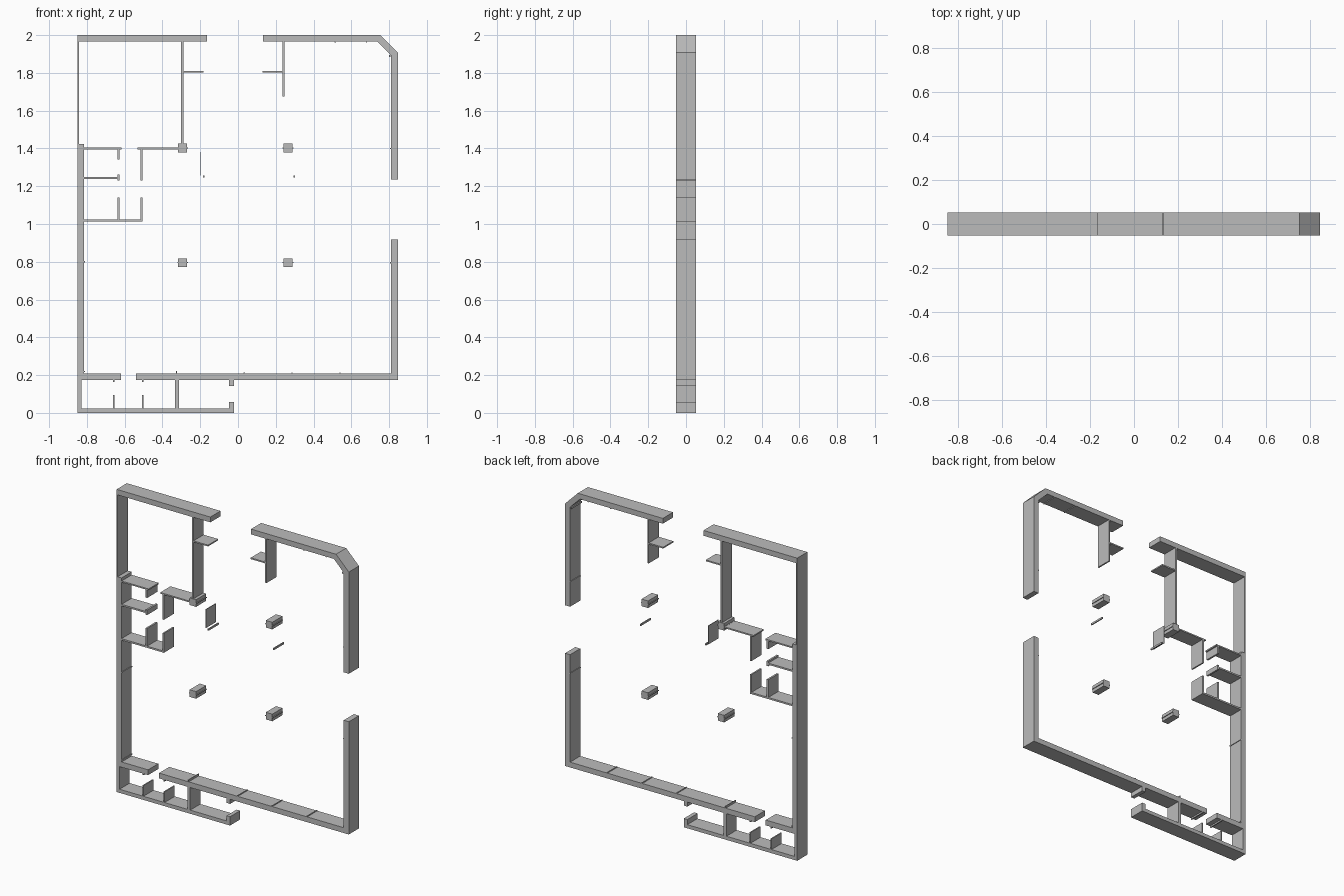
import bpy, bmesh

if "Cube" in bpy.data.objects:
    bpy.data.objects.remove(bpy.data.objects["Cube"])

DEPTH = 0.053  # half the extrusion depth along y
grey = bpy.data.materials.new("plain_grey")
grey.diffuse_color = (0.5, 0.5, 0.5, 1)
grey.use_nodes = True
grey.node_tree.nodes["Principled BSDF"].inputs["Base Color"].default_value = grey.diffuse_color


def prism(bm, outline):
    """Extrude an x-z outline through the full depth."""
    face = bm.faces.new([bm.verts.new((x, -DEPTH, z)) for x, z in outline])
    out = bmesh.ops.extrude_face_region(bm, geom=[face])["geom"]
    verts = [g for g in out if isinstance(g, bmesh.types.BMVert)]
    bmesh.ops.translate(bm, verts=verts, vec=(0, 2 * DEPTH, 0))


def part(name, outlines):
    bm = bmesh.new()
    for o in outlines:
        prism(bm, o)
    bmesh.ops.recalc_face_normals(bm, faces=bm.faces)
    mesh = bpy.data.meshes.new(name)
    bm.to_mesh(mesh)
    bm.free()
    mesh.materials.append(grey)
    bpy.context.collection.objects.link(bpy.data.objects.new(name, mesh))


def rect(x0, x1, z0, z1):
    return [(x0, z0), (x1, z0), (x1, z1), (x0, z1)]


def spot(x, z, w, h):
    return rect(x - w / 2, x + w / 2, z - h / 2, z + h / 2)


# Thick outer walls
part("top_left_wall", [rect(-0.85, -0.165, 1.965, 2.0)])
part("top_right_corner_wall", [[
    (0.132, 1.965), (0.738, 1.965), (0.81, 1.893), (0.81, 1.235),
    (0.847, 1.235), (0.847, 1.907), (0.754, 2.0), (0.132, 2.0)]])
part("lower_right_corner_wall", [[
    (-0.54, 0.173), (0.847, 0.173), (0.847, 0.918), (0.81, 0.918),
    (0.81, 0.208), (-0.54, 0.208)]])
part("left_wall", [[
    (-0.85, 0.173), (-0.62, 0.173), (-0.62, 0.208), (-0.814, 0.208),
    (-0.814, 1.424), (-0.85, 1.424)]])
part("upper_left_thin_wall", [rect(-0.85, -0.843, 1.424, 1.965)])

# Annex along the bottom
part("annex_outer_wall", [[
    (-0.85, 0), (-0.021, 0), (-0.021, 0.058), (-0.047, 0.058),
    (-0.047, 0.024), (-0.829, 0.024), (-0.829, 0.173), (-0.85, 0.173)]])
part("annex_door_jamb", [rect(-0.047, -0.021, 0.143, 0.173)])
part("annex_cross_wall", [rect(-0.333, -0.312, 0.024, 0.173)])
for i, x in enumerate((-0.658, -0.504)):
    part(f"annex_partition_{i}", [rect(x - 0.004, x + 0.004, 0.024, 0.094),
                                  rect(x - 0.004, x + 0.004, 0.163, 0.173)])

# Upper rooms
part("upper_room_wall", [rect(-0.301, -0.288, 1.427, 1.965)])
part("upper_room_side_wall", [rect(-0.288, -0.182, 1.801, 1.81)])
part("entry_wall", [rect(0.236, 0.246, 1.674, 1.965)])
part("entry_side_wall", [rect(0.13, 0.236, 1.801, 1.81)])

# Small rooms against the left wall
part("small_room_top_walls", [rect(-0.814, -0.617, 1.395, 1.404),
                              rect(-0.531, -0.317, 1.395, 1.404)])
part("small_room_middle_wall", [rect(-0.814, -0.639, 1.239, 1.25)])
part("small_room_bottom_wall", [rect(-0.814, -0.505, 1.012, 1.023)])
part("stall_jambs", [rect(-0.639, -0.627, a, b) for a, b in
                     ((1.342, 1.395), (1.229, 1.262), (1.023, 1.14))])
part("corridor_walls", [rect(-0.515, -0.505, a, b) for a, b in
                        ((1.23, 1.395), (1.023, 1.14))])

# Square columns with thin side fins
for i, (x, z) in enumerate(((-0.293, 1.402), (0.264, 1.402),
                            (-0.293, 0.795), (0.264, 0.795))):
    part(f"column_{i}", [spot(x, z, 0.047, 0.047)])
    part(f"column_fins_{i}", [spot(x + s * 0.026, z, 0.005, 0.005)
                              for s in (-1, 1)])

# Free-standing panel and slim bars
part("loose_panel", [rect(-0.202, -0.198, 1.257, 1.38)])
part("slim_bars", [spot(x, 1.251, 0.007, 0.012) for x in (-0.181, 0.297)])

# Thin ribs on the inner wall faces
part("bottom_wall_ribs", [spot(x, 0.21, 0.006, 0.005)
                          for x in (0.033, 0.285, 0.54)])
part("bottom_wall_tall_rib", [rect(-0.328, -0.323, 0.208, 0.221)])
part("left_wall_ribs", [spot(-0.812, z, 0.005, 0.006) for z in (0.22, 0.8)])
part("right_wall_ribs", [spot(0.808, z, 0.005, 0.006) for z in (0.795, 1.4)])
part("corner_rib", [spot(0.803, 1.89, 0.008, 0.012)])
part("top_wall_ribs", [spot(x, 1.963, 0.006, 0.005) for x in (0.515, 0.68)])
